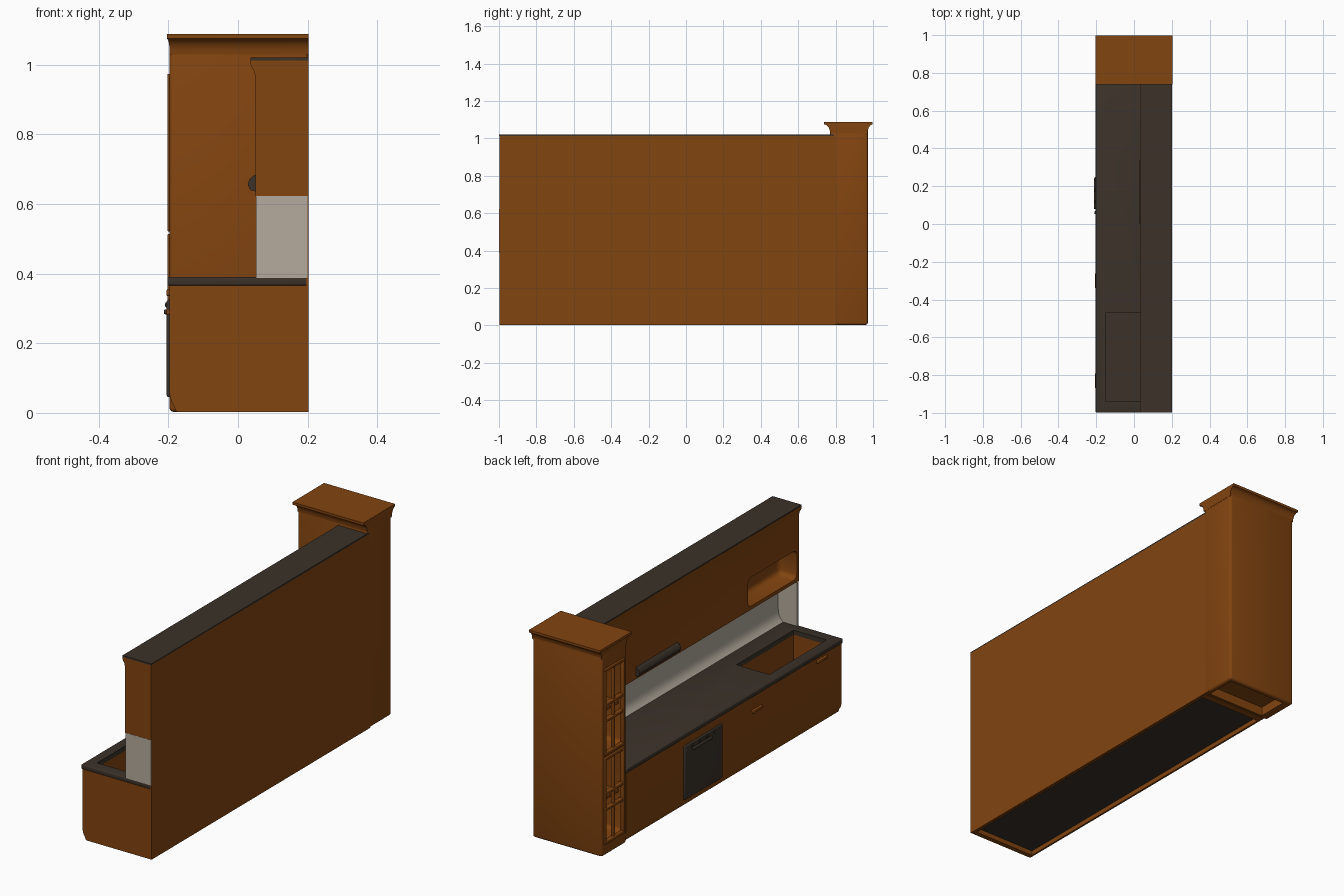
import bpy, bmesh, math
from mathutils import Vector

if "Cube" in bpy.data.objects:
    bpy.data.objects.remove(bpy.data.objects["Cube"])


def material(name, rgb):
    m = bpy.data.materials.new(name)
    m.diffuse_color = (*rgb, 1)
    m.use_nodes = True
    m.node_tree.nodes["Principled BSDF"].inputs["Base Color"].default_value = m.diffuse_color
    return m


WOOD = material("orange brown wood", (0.225, 0.058, 0.005))
DARK = material("dark stone", (0.043, 0.031, 0.022))
WHITE = material("pale tile", (0.46, 0.41, 0.34))


def finish(name, bm, mat, bevel=0.0, segments=3):
    bmesh.ops.recalc_face_normals(bm, faces=bm.faces[:])
    me = bpy.data.meshes.new(name)
    bm.to_mesh(me)
    bm.free()
    me.materials.append(mat)
    ob = bpy.data.objects.new(name, me)
    bpy.context.collection.objects.link(ob)
    bpy.context.view_layer.objects.active = ob
    if bevel:
        mod = ob.modifiers.new("bevel", 'BEVEL')
        mod.width, mod.segments = bevel, segments
        bpy.ops.object.modifier_apply(modifier=mod.name)
    return ob


def box(name, mat, x, y, z, bevel=0.0):
    bm = bmesh.new()
    bmesh.ops.create_cube(bm, size=1)
    for v in bm.verts:
        v.co = [lo if c < 0 else hi for c, (lo, hi) in zip(v.co, (x, y, z))]
    return finish(name, bm, mat, bevel)


def extrude(name, mat, profile, span, axis):
    """Extrude a 2D (side, height) profile along the x or y axis."""
    bm = bmesh.new()
    place = (lambda p: (span[0], p[0], p[1])) if axis == 'x' else (lambda p: (p[0], span[0], p[1]))
    face = bm.faces.new([bm.verts.new(place(p)) for p in profile])
    geo = bmesh.ops.extrude_face_region(bm, geom=[face])["geom"]
    d = span[1] - span[0]
    move = Vector((d, 0, 0) if axis == 'x' else (0, d, 0))
    bmesh.ops.translate(bm, verts=[g for g in geo if isinstance(g, bmesh.types.BMVert)], vec=move)
    return finish(name, bm, mat)


def cut(ob, x, y, z, bevel=0.0):
    """Subtract a box-shaped opening."""
    tool = box("cutter", WOOD, x, y, z, bevel)
    bpy.context.view_layer.objects.active = ob
    mod = ob.modifiers.new("cut", 'BOOLEAN')
    mod.operation, mod.solver, mod.object = 'DIFFERENCE', 'EXACT', tool
    bpy.ops.object.modifier_apply(modifier=mod.name)
    bpy.data.objects.remove(tool)


# Base cabinet with rounded lower front edge, sink well and open underside
base = extrude("base_cabinet", WOOD,
               [(0.197, 0.366), (-0.197, 0.366), (-0.197, 0.055), (-0.192, 0.035),
                (-0.184, 0.02), (-0.178, 0.005), (-0.172, 0.002), (0.197, 0.002)],
               (-0.995, 0.775), 'y')
SINK_X, SINK_Y = (-0.15, 0.04), (-0.94, -0.47)
cut(base, SINK_X, SINK_Y, (-0.1, 0.5))
cut(base, (-0.165, 0.185), (-0.97, 0.74), (-0.1, 0.03))
box("underside_panel", DARK, (-0.165, 0.185), (-0.97, 0.74), (0.026, 0.045))

# Countertop
counter = box("countertop", DARK, (-0.203, 0.197), (-0.998, 0.775), (0.366, 0.39), 0.005)
cut(counter, SINK_X, SINK_Y, (0.3, 0.5))

# Backing board covering the whole right side
box("back_board", WOOD, (0.196, 0.202), (-0.997, 0.80), (0.003, 1.014))

# Pale backsplash with coved foot, and its end panel
extrude("backsplash", WHITE,
        [(0.197, 0.625), (0.16, 0.625), (0.16, 0.45), (0.156, 0.425), (0.147, 0.405),
         (0.13, 0.388), (0.197, 0.388)], (-0.99, 0.775), 'y')
box("backsplash_end", WHITE, (0.052, 0.2), (-0.999, -0.985), (0.388, 0.623))

# Upper cabinet with small cornice and open niche
upper = extrude("upper_cabinet", WOOD,
                [(0.05, 0.622), (0.05, 0.96), (0.047, 0.98), (0.037, 0.997), (0.035, 1.014),
                 (0.2, 1.014), (0.2, 0.622)], (-0.998, 0.775), 'y')
cut(upper, (-0.1, 0.15), (-0.98, -0.58), (0.64, 0.79), 0.025)
box("upper_cabinet_top", DARK, (0.036, 0.202), (-0.999, 0.79), (1.012, 1.02))

# Extractor hood on the upper cabinet
extrude("extractor_hood", DARK,
        [(0.055, 0.635), (0.035, 0.64), (0.028, 0.655), (0.032, 0.67), (0.045, 0.682), (0.055, 0.685)],
        (0.0, 0.34), 'y')

# Oven door, handle and control strip
box("oven_door", DARK, (-0.205, -0.18), (-0.01, 0.30), (0.045, 0.325), 0.006)
box("oven_handle", DARK, (-0.213, -0.2), (0.08, 0.24), (0.283, 0.297), 0.004)
for i in range(4):
    yy = 0.06 + i * 0.06
    box("oven_knob", DARK, (-0.209, -0.2), (yy - 0.008, yy + 0.008), (0.303, 0.317), 0.003)

# Drawer and cupboard pulls
for yy, zz in ((-0.30, 0.29), (-0.83, 0.345)):
    box("cabinet_pull", WOOD, (-0.206, -0.19), (yy - 0.04, yy + 0.04), (zz - 0.009, zz + 0.009), 0.004)

# Tall cabinet, hollow behind two openwork doors
tall = box("tall_cabinet", WOOD, (-0.197, 0.202), (0.77, 0.972), (0.003, 1.05), 0.012)
for z0 in (0.07, 0.53):
    cut(tall, (-0.3, 0.1), (0.795, 0.947), (z0, z0 + 0.435), 0.02)
cut(tall, (-0.15, 0.18), (0.79, 0.95), (-0.1, 0.05))
for z0 in (0.07, 0.53):
    for frac in (0.39, 0.58):
        zc = z0 + frac * 0.435
        box("door_bar", WOOD, (-0.2, -0.178), (0.79, 0.95), (zc - 0.009, zc + 0.009), 0.005)
    box("door_mullion", WOOD, (-0.198, -0.182), (0.864, 0.878), (z0, z0 + 0.435), 0.004)
    box("cabinet_shelf", WOOD, (-0.17, 0.11), (0.79, 0.95), (z0 + 0.2, z0 + 0.215))
    # raised door surround
    for y0, y1 in ((0.787, 0.803), (0.939, 0.955)):
        box("door_stile", WOOD, (-0.203, -0.185), (y0, y1), (z0 - 0.008, z0 + 0.443), 0.004)
    for zc in (z0, z0 + 0.435):
        box("door_rail", WOOD, (-0.203, -0.185), (0.787, 0.955), (zc - 0.009, zc + 0.009), 0.004)

# Flared cornice of the tall cabinet
cove = [(0.032 * (1 - math.cos(t * math.pi / 10)), 1.03 + 0.045 * math.sin(t * math.pi / 10)) for t in range(6)]
bm = bmesh.new()
rings = []
for out, z in cove + [(0.032, 1.088)]:
    xl, yl, yh = -0.196 - out * 0.25, 0.77 - out, 0.971 + out * 0.85
    rings.append([bm.verts.new(p) for p in ((xl, yl, z), (0.203, yl, z), (0.203, yh, z), (xl, yh, z))])
for a, b in zip(rings, rings[1:]):
    for i in range(4):
        j = (i + 1) % 4
        bm.faces.new((a[i], a[j], b[j], b[i]))
bm.faces.new(rings[0][::-1])
bm.faces.new(rings[-1])
finish("tall_cabinet_cornice", bm, WOOD)

# Smooth the rounded edges
bpy.ops.object.select_all(action='SELECT')
bpy.ops.object.shade_smooth_by_angle(angle=math.radians(35))
